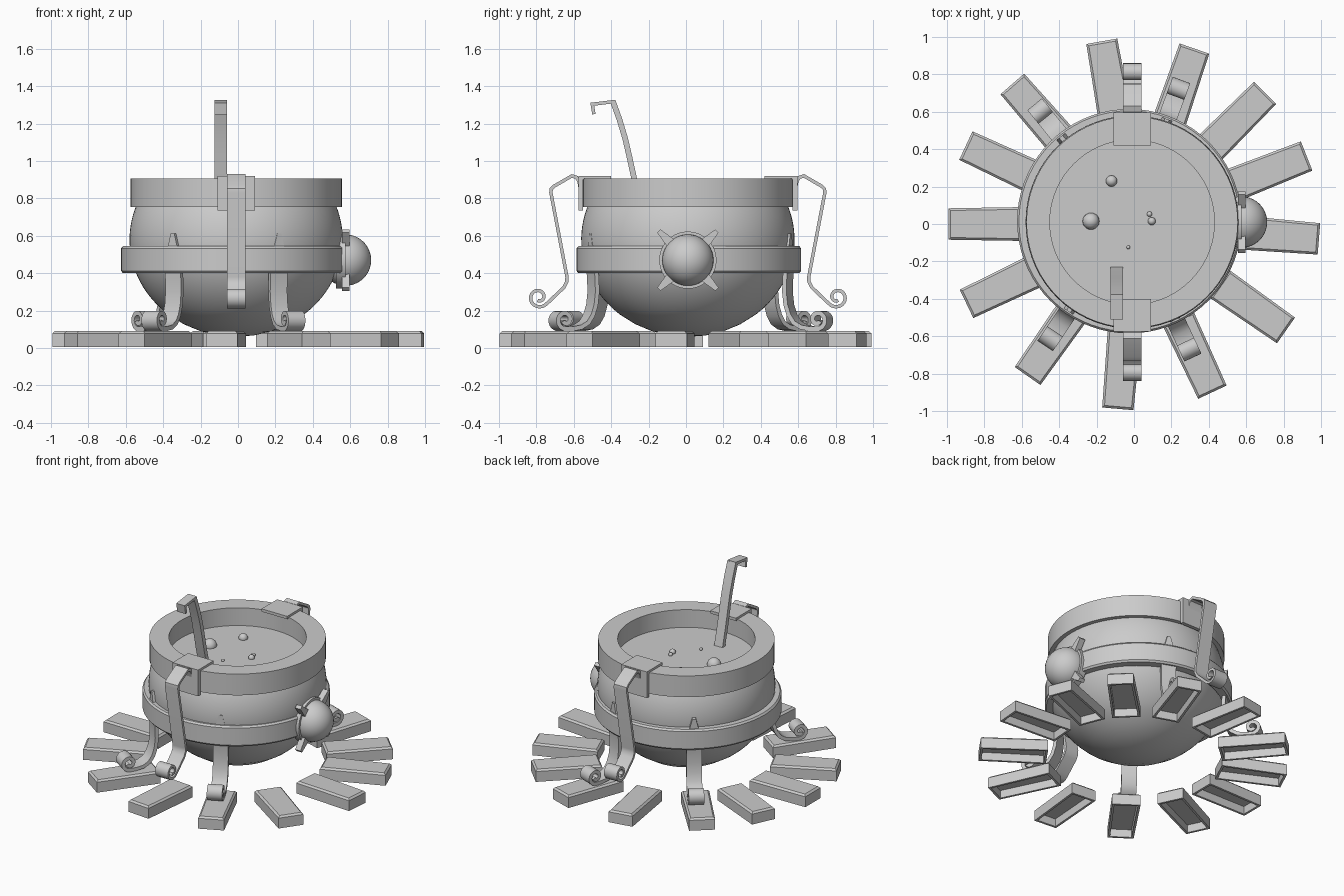
import bpy, bmesh
from math import sin, cos, radians, pi, sqrt
from mathutils import Matrix, Vector

if "Cube" in bpy.data.objects:
    bpy.data.objects.remove(bpy.data.objects["Cube"])

CENTER = Vector((-0.01, 0.01, 0))
BAND = Vector((-0.025, 0.015, 0))


def finish(name, bm, matrix=Matrix(), angle=35):
    bmesh.ops.transform(bm, matrix=matrix, verts=bm.verts)
    bmesh.ops.recalc_face_normals(bm, faces=bm.faces)
    me = bpy.data.meshes.new(name)
    bm.to_mesh(me)
    bm.free()
    ob = bpy.data.objects.new(name, me)
    bpy.context.collection.objects.link(ob)
    bpy.ops.object.select_all(action='DESELECT')
    ob.select_set(True)
    bpy.context.view_layer.objects.active = ob
    if angle:
        bpy.ops.object.shade_smooth_by_angle(angle=radians(angle))
    return ob


def place(center, degrees):
    return Matrix.Translation(center) @ Matrix.Rotation(radians(degrees), 4, 'Z')


def lathe(name, profile, matrix, closed=False, seg=72):
    bm = bmesh.new()
    vs = [bm.verts.new((r, 0, z)) for r, z in profile]
    n = len(vs)
    edges = [bm.edges.new((vs[i], vs[(i + 1) % n])) for i in range(n if closed else n - 1)]
    bmesh.ops.spin(bm, geom=vs + edges, axis=(0, 0, 1), cent=(0, 0, 0),
                   angle=2 * pi, steps=seg, use_merge=False)
    bmesh.ops.remove_doubles(bm, verts=bm.verts, dist=1e-5)
    return finish(name, bm, matrix)


def spiral(u, z, r0, r1, a0, a1, n=28):
    pts = []
    for i in range(n + 1):
        t = i / n
        a, r = radians(a0 + (a1 - a0) * t), r0 + (r1 - r0) * t
        pts.append((u + r * cos(a), z + r * sin(a)))
    return pts


def strap(name, path, width, thick, matrix):
    """Flat bar following a path in the local (x, z) plane."""
    bm = bmesh.new()
    p = [Vector(q) for q in path]
    rings = []
    for i, q in enumerate(p):
        a = (q - p[i - 1]).normalized() if i else (p[1] - q).normalized()
        b = (p[i + 1] - q).normalized() if i < len(p) - 1 else a
        t = (a + b).normalized()
        n = Vector((-t.y, t.x)) * thick / 2 / max(0.6, t.dot(a))
        rings.append([bm.verts.new((q.x + s * n.x, w * width / 2, q.y + s * n.y))
                      for s, w in ((1, 1), (1, -1), (-1, -1), (-1, 1))])
    for r, s in zip(rings, rings[1:]):
        for k in range(4):
            bm.faces.new((r[k], r[(k + 1) % 4], s[(k + 1) % 4], s[k]))
    bm.faces.new(rings[0])
    bm.faces.new(rings[-1])
    return finish(name, bm, matrix)


def box(name, x, y, z, matrix=Matrix(), taper=1.0):
    """Box from ranges; taper narrows its top along y."""
    bm = bmesh.new()
    bmesh.ops.create_cube(bm, size=1)
    for v in bm.verts:
        k = taper if v.co.z > 0 else 1
        v.co = [(a + b) / 2 + c * (b - a) for (a, b), c in
                zip((x, y, z), (v.co.x, v.co.y * k, v.co.z))]
    return finish(name, bm, matrix, 0)


def ball(name, loc, r, seg=32):
    bm = bmesh.new()
    bmesh.ops.create_uvsphere(bm, u_segments=seg, v_segments=seg // 2, radius=r)
    finish(name, bm, Matrix.Translation(loc))


# cauldron bowl, rim, belly band and liquid
bowl = []
for i in range(25):
    z = 0.06 + i / 24 * 0.71 if i > 3 else 0.06 + (i / 4) ** 2 * 4 / 24 * 0.71
    bowl.append((0.57 * sqrt(max(0, 1 - ((z - 0.58) / 0.52) ** 2)), z))
lathe("cauldron_bowl", bowl, Matrix.Translation(CENTER))
lathe("cauldron_rim", [(0.44, 0.755), (0.565, 0.755), (0.565, 0.905), (0.44, 0.905)],
      Matrix.Translation(CENTER), True)
lathe("belly_band", [(0.54, 0.4), (0.59, 0.4), (0.6, 0.412), (0.6, 0.533), (0.59, 0.545), (0.54, 0.545)],
      Matrix.Translation(BAND), True)
lathe("liquid_surface", [(0, 0.78), (0.45, 0.78)], Matrix.Translation(CENTER))

# bubbles
for i, (x, y, r) in enumerate([(-0.12, 0.23, 0.03), (-0.23, 0.015, 0.045), (0.083, 0.053, 0.014),
                               (0.095, 0.015, 0.021), (-0.03, -0.125, 0.01)]):
    ball(f"bubble_{i + 1}", (x, y, 0.785), r, 20)

# rim clips and hanging scroll handles, front and back
handle = [(0.565, 0.80), (0.582, 0.89), (0.595, 0.912), (0.62, 0.92), (0.715, 0.865), (0.73, 0.85),
          (0.732, 0.83), (0.646, 0.38), (0.647, 0.355), (0.662, 0.325), (0.74, 0.25)]
handle += spiral(0.797, 0.272, 0.054, 0.018, -125, 290)
for side, deg in (("back", 90), ("front", -90)):
    m = place(CENTER, deg)
    box(f"{side}_clip_top", (0.41, 0.585), (-0.1, 0.1), (0.9, 0.92), m)
    box(f"{side}_clip_plate", (0.56, 0.585), (-0.1, 0.1), (0.735, 0.91), m)
    strap(f"{side}_handle", handle, 0.1, 0.018, m)

# scroll legs with pointed tips above the band
leg = [(0.575, 0.54), (0.572, 0.45), (0.565, 0.38), (0.562, 0.3), (0.57, 0.23), (0.588, 0.175),
       (0.615, 0.135), (0.655, 0.112), (0.7, 0.104)]
leg += spiral(0.75, 0.152, 0.05, 0.015, -95, 330)
for i, deg in enumerate((129, 69.7, -124, -65)):
    m = place(BAND, deg)
    strap(f"leg_{i + 1}", leg, 0.1, 0.024, m)
    box(f"leg_tip_{i + 1}", (0.55, 0.582), (-0.033, 0.033), (0.53, 0.612), m, 0.35)

# side orb with backing disc and four prongs
ORB = Vector((0.575, 0.01, 0.47))
ball("side_orb", ORB, 0.137, 40)
turn = Matrix.Rotation(pi / 2, 4, 'Y')
lathe("orb_disc", [(0, -0.05), (0.153, -0.05), (0.153, 0), (0, 0)],
      Matrix.Translation(ORB) @ turn, seg=40)
for i in range(4):
    box(f"orb_prong_{i + 1}", (-0.02, 0.022), (-0.027, 0.027), (0.13, 0.22),
        Matrix.Translation(ORB) @ Matrix.Rotation(radians(45 + 90 * i), 4, 'X'), 0.45)

# ladle handle with hooked end
strap("ladle_handle", [(0.235, 0.74), (0.26, 0.84), (0.278, 0.91), (0.302, 1.02), (0.325, 1.12),
                       (0.355, 1.22), (0.39, 1.317)],
      0.065, 0.03, place((-0.092, 0, 0), -90))
strap("ladle_hook", [(0.377, 1.318), (0.501, 1.303), (0.492, 1.25)],
      0.065, 0.018, place((-0.092, 0, 0), -90))

# ring of hearth stones, bevelled on top and hollow underneath
for i, deg in enumerate((100, 71, 45, 21.5, -4.6, -35, -65, -95, -125, -154.5, 180, 155, 131)):
    bm = bmesh.new()
    bmesh.ops.create_cube(bm, size=1)
    for v in bm.verts:
        outer = v.co.x > 0
        v.co = (0.992 if outer else 0.56, v.co.y * (0.168 if outer else 0.182),
                0.09 if v.co.z > 0 else 0.005)
    bm.normal_update()
    base = [f for f in bm.faces if f.normal.z < -0.9]
    bmesh.ops.inset_region(bm, faces=base, thickness=0.022)
    cavity = bmesh.ops.extrude_face_region(bm, geom=base)
    bmesh.ops.translate(bm, vec=(0, 0, 0.055),
                        verts=[g for g in cavity['geom'] if isinstance(g, bmesh.types.BMVert)])
    bmesh.ops.delete(bm, geom=base, context='FACES')
    rim = [e for e in bm.edges if all(v.co.z > 0.08 for v in e.verts)]
    bmesh.ops.bevel(bm, geom=rim, offset=0.012, segments=1, affect='EDGES')
    finish(f"hearth_stone_{i + 1}", bm, place((0, 0, 0), deg), 0)
